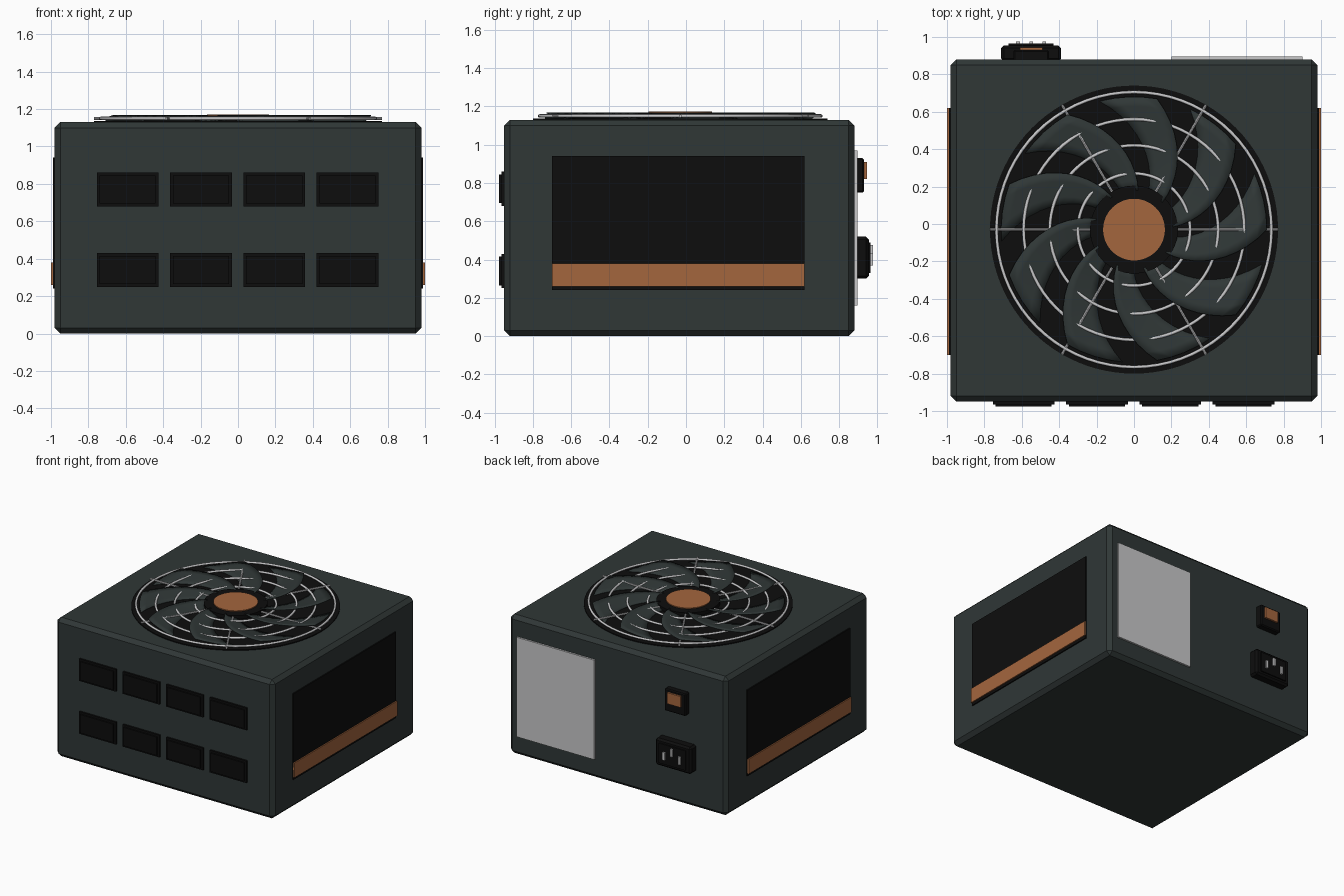
import bpy, bmesh
from math import sin, cos, pi, radians
from mathutils import Matrix

cube = bpy.data.objects.get("Cube")
if cube:
    bpy.data.objects.remove(cube, do_unlink=True)


def material(name, rgb, rough=0.6):
    m = bpy.data.materials.new(name)
    m.use_nodes = True
    m.diffuse_color = (*rgb, 1)
    bsdf = next(n for n in m.node_tree.nodes if n.type == 'BSDF_PRINCIPLED')
    bsdf.inputs["Base Color"].default_value = (*rgb, 1)
    bsdf.inputs["Roughness"].default_value = rough
    return m


SLATE = material("dark slate", (0.029, 0.038, 0.037))
BLACK = material("black", (0.004, 0.004, 0.004))
COPPER = material("copper", (0.37, 0.132, 0.048))
SILVER = material("silver", (0.58, 0.58, 0.59))


def finish(name, bm, mat, smooth=False):
    bmesh.ops.recalc_face_normals(bm, faces=bm.faces)
    mesh = bpy.data.meshes.new(name)
    bm.to_mesh(mesh)
    bm.free()
    mesh.materials.append(mat)
    if smooth:
        for p in mesh.polygons:
            p.use_smooth = True
    ob = bpy.data.objects.new(name, mesh)
    bpy.context.collection.objects.link(ob)
    return ob


def box(name, x, y, z, mat, bevel=0.0):
    """Box from (low, high) ranges on each axis, with optional chamfer."""
    bm = bmesh.new()
    bmesh.ops.create_cube(bm, size=1)
    for v in bm.verts:
        v.co = [(lo + hi) / 2 + c * (hi - lo)
                for c, (lo, hi) in zip(v.co, (x, y, z))]
    if bevel:
        bmesh.ops.bevel(bm, geom=bm.edges[:], offset=bevel, segments=1,
                        affect='EDGES')
    return finish(name, bm, mat)


FAN_Y = -0.03


def disc(name, r, z0, z1, mat, sides=64):
    bm = bmesh.new()
    bmesh.ops.create_cone(bm, cap_ends=True, segments=sides, radius1=r,
                          radius2=r, depth=z1 - z0,
                          matrix=Matrix.Translation((0, FAN_Y, (z0 + z1) / 2)))
    return finish(name, bm, mat)


def ring(name, r, tube, z, mat, sides=72, around=8):
    bm = bmesh.new()
    rows = []
    for i in range(sides):
        a = 2 * pi * i / sides
        rows.append([])
        for j in range(around):
            b = 2 * pi * j / around
            d = r + tube * cos(b)
            rows[-1].append(bm.verts.new((d * cos(a), FAN_Y + d * sin(a),
                                          z + tube * sin(b))))
    for i in range(sides):
        p, q = rows[i], rows[(i + 1) % sides]
        for j in range(around):
            k = (j + 1) % around
            bm.faces.new((p[j], q[j], q[k], p[k]))
    return finish(name, bm, mat, True)


# Chamfered case
box("case", (-0.98, 0.98), (-0.95, 0.88), (0, 1.13), SLATE, 0.03)

# Side panels with copper stripe
for side, s in (("left", 1), ("right", -1)):
    box(f"{side}_panel", sorted((s * 0.97, s * 0.99)), (-0.70, 0.62),
        (0.24, 0.94), BLACK)
    box(f"{side}_stripe", sorted((s * 0.98, s * 1.0)), (-0.70, 0.62),
        (0.26, 0.38), COPPER)

# Modular cable sockets on the front
for row, z in enumerate((0.34, 0.77)):
    for col in range(4):
        x = -0.59 + col * 0.392
        box(f"cable_socket_{row}_{col}", (x - 0.165, x + 0.165),
            (-0.965, -0.94), (z - 0.09, z + 0.09), BLACK)
        box(f"cable_socket_face_{row}_{col}", (x - 0.15, x + 0.15),
            (-0.977, -0.96), (z - 0.075, z + 0.075), BLACK)

# Back: label plate, power switch, mains inlet
box("label_plate", (0.20, 0.90), (0.87, 0.895), (0.16, 0.97), SILVER)
box("switch_housing", (-0.645, -0.455), (0.87, 0.93), (0.75, 0.93), BLACK, 0.008)
box("switch_rocker", (-0.61, -0.49), (0.92, 0.945), (0.82, 0.91), COPPER)
box("mains_inlet", (-0.71, -0.39), (0.87, 0.955), (0.30, 0.52), BLACK, 0.015)
box("mains_inlet_face", (-0.67, -0.43), (0.94, 0.965), (0.33, 0.49), BLACK)
for i, z in enumerate((0.40, 0.445, 0.40)):
    x = -0.62 + i * 0.07
    box(f"inlet_pin_{i}", (x - 0.01, x + 0.01), (0.95, 0.977),
        (z - 0.032, z + 0.032), SILVER)

# Fan recess and hub
disc("fan_recess", 0.77, 1.12, 1.137, BLACK, 96)
disc("fan_hub", 0.235, 1.13, 1.165, BLACK)
disc("hub_cap", 0.165, 1.15, 1.172, COPPER)

# Swept, pitched fan blades
BLADES, RADIAL, CHORD = 9, 10, 4
bm = bmesh.new()
for b in range(BLADES):
    start = radians(62) + 2 * pi * b / BLADES
    grid = []
    for i in range(RADIAL + 1):
        t = i / RADIAL
        r = 0.21 + 0.50 * t
        sweep = radians(36) * t ** 1.2
        grid.append([])
        for j in range(CHORD + 1):
            u = j / CHORD
            a = start + sweep - radians(18) + u * radians(25)
            grid[-1].append(bm.verts.new((r * cos(a), FAN_Y + r * sin(a),
                                          1.168 - 0.028 * u)))
    for i in range(RADIAL):
        for j in range(CHORD):
            bm.faces.new((grid[i][j], grid[i + 1][j],
                          grid[i + 1][j + 1], grid[i][j + 1]))
blades = finish("fan_blades", bm, SLATE, True)
solid = blades.modifiers.new("thickness", 'SOLIDIFY')
solid.thickness = 0.004

# Wire grille: concentric rings and six spokes
for i, r in enumerate((0.30, 0.45, 0.59, 0.735)):
    ring(f"grille_ring_{i}", r, 0.009, 1.15, SILVER)
for i in range(6):
    bm = bmesh.new()
    turn = Matrix.Translation((0, FAN_Y, 1.15)) @ Matrix.Rotation(i * pi / 3, 4, 'Z')
    bmesh.ops.create_cone(bm, cap_ends=True, segments=8, radius1=0.008,
                          radius2=0.008, depth=0.55,
                          matrix=turn @ Matrix.Translation((0.495, 0, 0))
                          @ Matrix.Rotation(pi / 2, 4, 'Y'))
    finish(f"grille_spoke_{i}", bm, SILVER)
